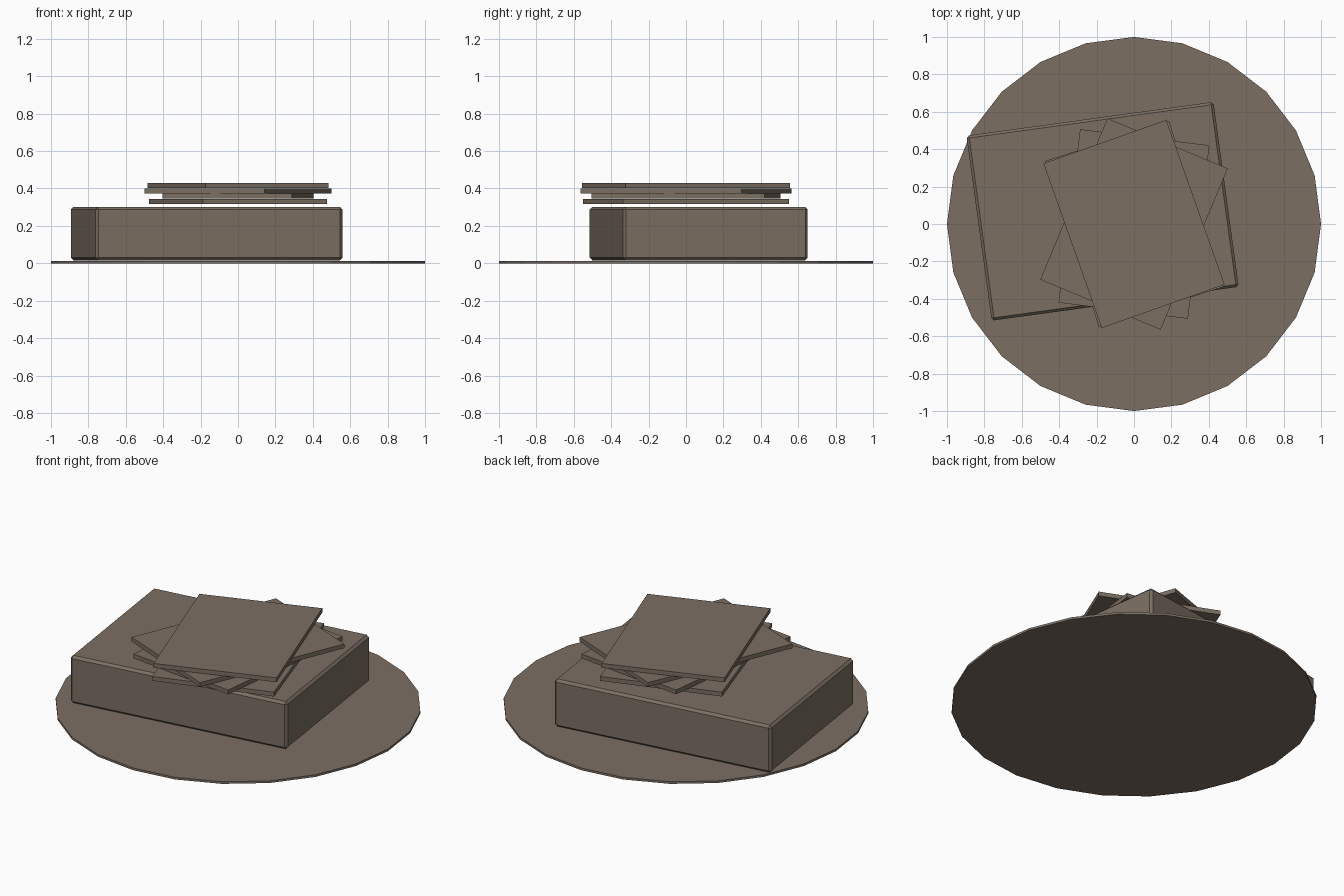
import bpy
import math

if "Cube" in bpy.data.objects:
    bpy.data.objects.remove(bpy.data.objects["Cube"])

# One flat brown for the whole model
brown = bpy.data.materials.new("dusty_brown")
brown.diffuse_color = (0.20, 0.158, 0.123, 1.0)
brown.use_nodes = True
brown.node_tree.nodes["Principled BSDF"].inputs["Base Color"].default_value = brown.diffuse_color


def finish(name):
    obj = bpy.context.object
    obj.name = name
    obj.data.materials.append(brown)
    return obj


def slab(name, size, centre, z0, z1, angle):
    """Flat box from z0 to z1, turned about the vertical axis."""
    bpy.ops.mesh.primitive_cube_add(
        size=1, location=(centre[0], centre[1], (z0 + z1) / 2),
        rotation=(0, 0, math.radians(angle)))
    obj = finish(name)
    obj.scale = (size[0], size[1], z1 - z0)
    bpy.ops.object.transform_apply(location=False, rotation=False, scale=True)
    return obj


# Thin 24-sided base disc
bpy.ops.mesh.primitive_cylinder_add(vertices=24, radius=1, depth=0.013,
                                    location=(0, 0, 0.0065))
finish("base_disc")

# Thick box with narrow chamfered edges
box = slab("box", (1.333, 0.998), (-0.168, 0.068), 0.016, 0.302, 7.8)
bevel = box.modifiers.new("edge_chamfer", 'BEVEL')
bevel.width = 0.014
bevel.segments = 1

# Loose pile of four thin sheets, each turned differently
pile = [(18.0, 0.318, 0.344), (-7.1, 0.346, 0.372),
        (-22.6, 0.374, 0.400), (19.5, 0.402, 0.428)]
for i, (angle, z0, z1) in enumerate(pile, 1):
    slab(f"sheet_{i}", (0.697, 0.934), (0, 0), z0, z1, angle)
